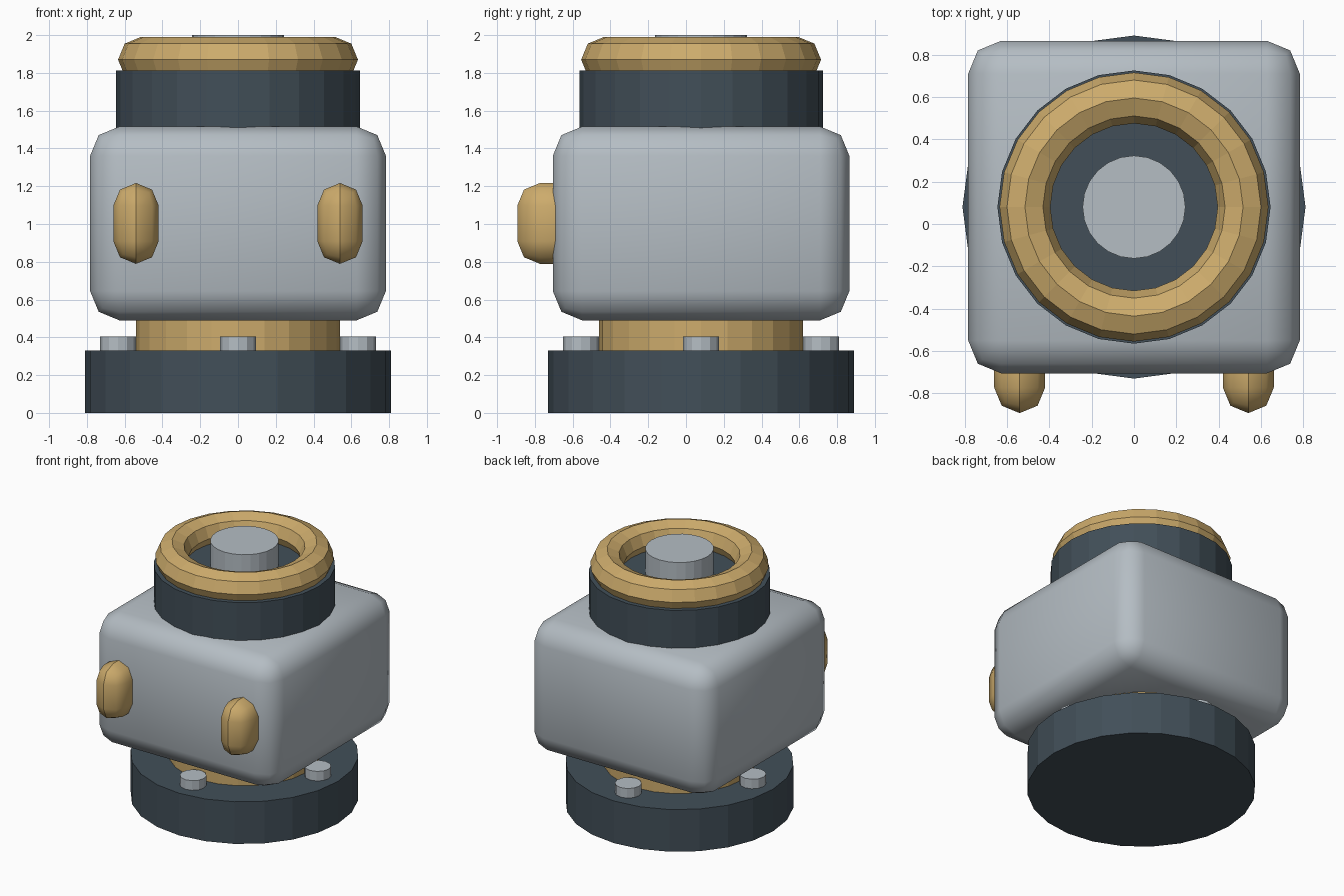
import bpy
import bmesh
import math
from mathutils import Matrix, Vector

default = bpy.data.objects.get("Cube")
if default:
    bpy.data.objects.remove(default, do_unlink=True)

AXIS_Y = 0.08  # the round parts share this vertical axis


def material(name, rgb):
    mat = bpy.data.materials.new(name)
    mat.use_nodes = True
    color = (*rgb, 1.0)
    mat.diffuse_color = color
    mat.node_tree.nodes["Principled BSDF"].inputs["Base Color"].default_value = color
    return mat


SILVER = material("silver", (0.46, 0.51, 0.55))
GOLD = material("gold", (0.61, 0.41, 0.15))
SLATE = material("dark slate", (0.054, 0.078, 0.098))


def finish(name, bm, mat):
    bmesh.ops.recalc_face_normals(bm, faces=bm.faces)
    mesh = bpy.data.meshes.new(name)
    bm.to_mesh(mesh)
    bm.free()
    mesh.materials.append(mat)
    obj = bpy.data.objects.new(name, mesh)
    bpy.context.collection.objects.link(obj)
    return obj


def cylinder(name, radius, bottom, top, mat, x=0, y=AXIS_Y, sides=24):
    bm = bmesh.new()
    bmesh.ops.create_cone(
        bm, cap_ends=True, segments=sides, radius1=radius, radius2=radius,
        depth=top - bottom, matrix=Matrix.Translation((x, y, (top + bottom) / 2)))
    return finish(name, bm, mat)


def rounded_box(name, center, size, bevel, mat):
    bm = bmesh.new()
    bmesh.ops.create_cube(bm, size=1)
    bmesh.ops.scale(bm, vec=Vector(size), verts=bm.verts)
    bmesh.ops.bevel(bm, geom=bm.edges[:], offset=bevel, offset_type='OFFSET',
                    segments=2, profile=0.5, affect='EDGES')
    bmesh.ops.remove_doubles(bm, verts=bm.verts, dist=0.001)
    for face in bm.faces:
        face.smooth = True
    # crease where two rounded sides meet on the middle line
    for edge in bm.edges:
        if all(abs(v.co.x) < 0.002 for v in edge.verts):
            edge.smooth = False
    bmesh.ops.translate(bm, vec=Vector(center), verts=bm.verts)
    return finish(name, bm, mat)


def torus(name, major, minor, z, mat, sides=24, rings=8):
    bm = bmesh.new()
    profile = []
    for i in range(rings):
        a = math.tau * i / rings
        profile.append(bm.verts.new((major + minor * math.cos(a), 0, minor * math.sin(a))))
    edges = [bm.edges.new((profile[i], profile[(i + 1) % rings])) for i in range(rings)]
    bmesh.ops.spin(bm, geom=profile + edges, cent=(0, 0, 0), axis=(0, 0, 1),
                   angle=math.tau, steps=sides)
    bmesh.ops.remove_doubles(bm, verts=bm.verts, dist=0.0005)
    bmesh.ops.translate(bm, vec=Vector((0, AXIS_Y, z)), verts=bm.verts)
    return finish(name, bm, mat)


# Base and neck
cylinder("base", 0.81, 0, 0.33, SLATE)
cylinder("neck", 0.54, 0.32, 0.55, GOLD)

# Four bolts on the base
for i in range(4):
    a = math.tau * i / 4
    cylinder(f"bolt_{i + 1}", 0.095, 0.30, 0.405, SILVER,
             x=0.635 * math.cos(a), y=AXIS_Y + 0.635 * math.sin(a), sides=12)

# Housing with two rounded lugs on the front
rounded_box("housing", (0, AXIS_Y, 1.003), (1.566, 1.57, 1.026), 0.155, SILVER)
for side, x in (("left", 0.54), ("right", -0.54)):
    rounded_box(f"{side}_lug", (x, -0.713, 1.003), (0.24, 0.36, 0.428), 0.1199, GOLD)

# Collar, ring and central button
cylinder("collar", 0.645, 1.505, 1.812, SLATE)
torus("top_ring", 0.515, 0.12, 1.87, GOLD)
cylinder("button", 0.243, 1.80, 2.0, SILVER)
